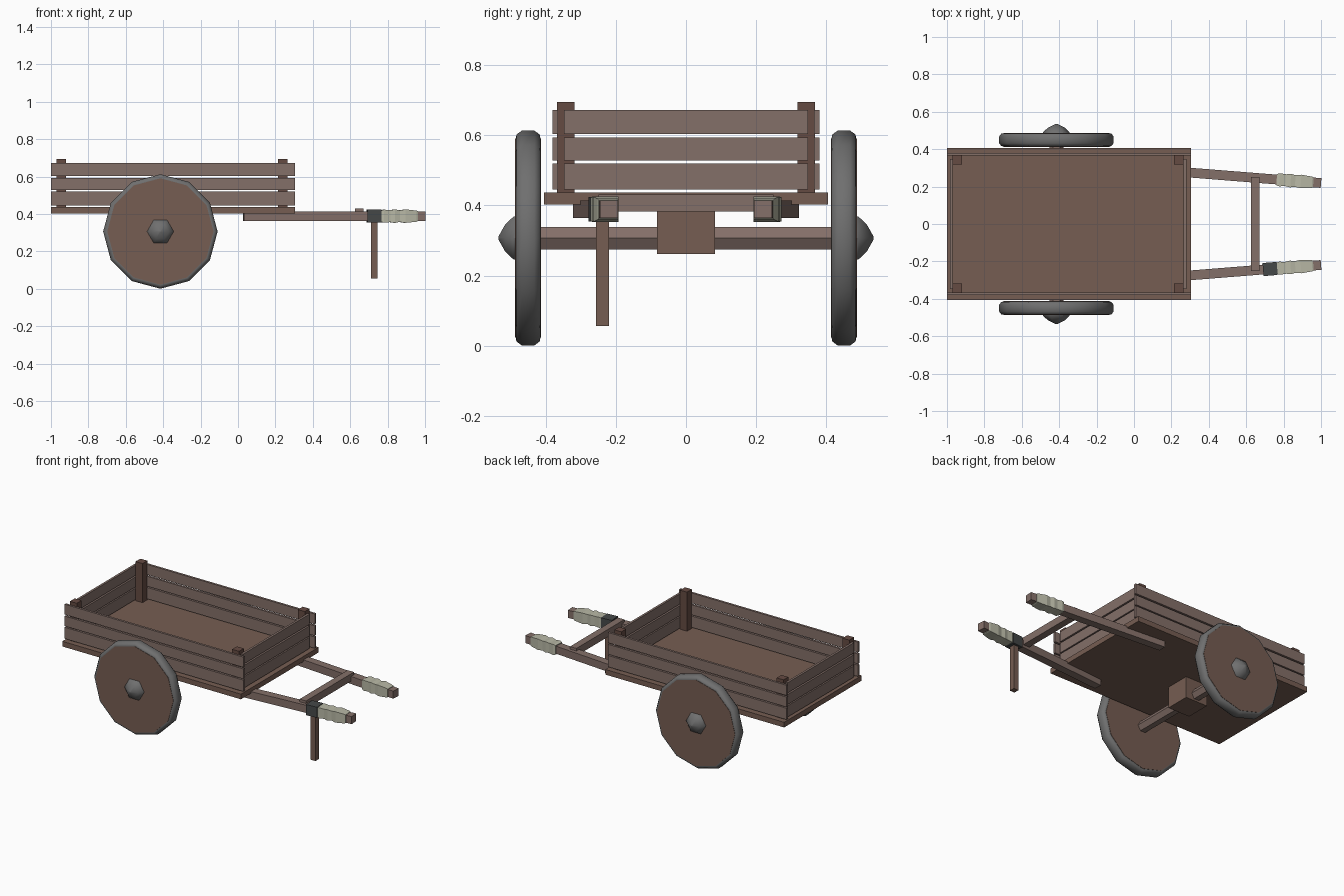
import bpy, bmesh, math
from mathutils import Vector, Matrix

if "Cube" in bpy.data.objects:
    bpy.data.objects.remove(bpy.data.objects["Cube"])


def mat(name, r, g, b):
    m = bpy.data.materials.new(name)
    m.diffuse_color = (r, g, b, 1)
    m.use_nodes = True
    m.node_tree.nodes["Principled BSDF"].inputs["Base Color"].default_value = m.diffuse_color
    return m


PLANK = mat("plank_wood", 0.23, 0.16, 0.14)
WOOD = mat("floor_wood", 0.18, 0.11, 0.085)
POST = mat("post_wood", 0.13, 0.07, 0.055)
TYRE = mat("tyre_grey", 0.16, 0.16, 0.16)
IRON = mat("dark_iron", 0.06, 0.065, 0.065)
CLOTH = mat("grip_wrap", 0.48, 0.48, 0.38)


def make(name, bm, material):
    bmesh.ops.recalc_face_normals(bm, faces=bm.faces)
    me = bpy.data.meshes.new(name)
    bm.to_mesh(me)
    bm.free()
    ob = bpy.data.objects.new(name, me)
    bpy.context.collection.objects.link(ob)
    me.materials.append(material)
    return ob


def box(name, x, y, z, material):
    bm = bmesh.new()
    bmesh.ops.create_cube(bm, size=1)
    for v in bm.verts:
        v.co = [a + (b - a) * (c + 0.5) for (a, b), c in zip((x, y, z), v.co)]
    return make(name, bm, material)


def loft(name, origin, axis, profile, sides, material, turn=0.0, flat=1.0):
    """Rings of (distance, radius) along an axis; the cross-section is a regular polygon."""
    axis = Vector(axis).normalized()
    up = Vector((0, 0, 1))
    side = axis.cross(up).normalized()
    bm = bmesh.new()
    rings = []
    for d, r in profile:
        ring = []
        for i in range(sides):
            a = 2 * math.pi * i / sides + turn
            ring.append(bm.verts.new(Vector(origin) + axis * d
                                     + side * r * math.cos(a) + up * r * flat * math.sin(a)))
        rings.append(ring)
    for r0, r1 in zip(rings, rings[1:]):
        for i in range(sides):
            j = (i + 1) % sides
            bm.faces.new((r0[i], r0[j], r1[j], r1[i]))
    bm.faces.new(rings[0])
    bm.faces.new(rings[-1])
    return make(name, bm, material)


def smooth(ob, angle):
    bpy.ops.object.select_all(action='DESELECT')
    ob.select_set(True)
    bpy.context.view_layer.objects.active = ob
    bpy.ops.object.shade_smooth_by_angle(angle=math.radians(angle))


# Cart floor
box("floor", (-1, 0.305), (-0.405, 0.405), (0.403, 0.437), WOOD)

# Slatted walls, three planks high
for n, z in enumerate([(0.445, 0.52), (0.528, 0.594), (0.604, 0.672)]):
    for s in (-1, 1):
        box(f"side_plank_{n}", (-1, 0.305), sorted((s * 0.365, s * 0.38)), z, PLANK)
    for x in (-0.985, 0.265):
        box(f"end_plank_{n}", (x, x + 0.015), (-0.348, 0.348), z, PLANK)

# Corner posts
for x in (-0.97, 0.215):
    for s in (-1, 1):
        box("corner_post", (x, x + 0.05), sorted((s * 0.318, s * 0.368)), (0.43, 0.695), POST)

# Axle and its mounting block
WX, WZ = -0.415, 0.307
loft("axle", (WX, -0.43, WZ), (0, 1, 0), [(0, 0.037), (0.86, 0.037)], 6, PLANK)
box("axle_block", (WX - 0.08, WX + 0.08), (-0.082, 0.082), (0.262, 0.41), WOOD)

# Twelve-sided wheels: tyre, wooden disc, hexagonal domed hub
for s in (-1, 1):
    tyre = loft("tyre", (WX, s * 0.45, WZ), (0, s, 0),
                [(-0.035, 0.285), (-0.033, 0.295), (-0.018, 0.306), (0.018, 0.306),
                 (0.033, 0.295), (0.035, 0.285)], 12, TYRE)
    smooth(tyre, 50)
    loft("wheel_disc", (WX, s * 0.45, WZ), (0, s, 0), [(-0.037, 0.284), (0.037, 0.284)], 12, WOOD)
    hub = loft("hub", (WX, s * 0.48, WZ), (0, s, 0),
               [(0, 0.073), (0.012, 0.07), (0.035, 0.045), (0.055, 0.004)], 6, TYRE)
    smooth(hub, 50)

# Converging pull shafts with wavy wrapped grips
for s in (-1, 1):
    a, b = Vector((0.03, s * 0.296, 0.389)), Vector((1.0, s * 0.219, 0.389))
    d = b - a
    r2 = math.sqrt(2)
    loft("shaft", a, d, [(0, 0.026 * r2), (d.length, 0.026 * r2)], 4, PLANK, math.pi / 4, 0.96)
    wave = [(0.735, 0.030), (0.75, 0.035), (0.785, 0.032), (0.81, 0.036), (0.835, 0.031),
            (0.865, 0.036), (0.895, 0.033), (0.925, 0.030), (0.932, 0.027)]
    loft("grip", a, d, [(t, r * r2) for t, r in wave], 4, CLOTH, math.pi / 4)
    if s < 0:
        # Iron collar and prop leg on one shaft only
        loft("leg_collar", a, d, [(0.662, 0.035 * r2), (0.738, 0.035 * r2)], 4, IRON, math.pi / 4)
        box("prop_leg", (0.71, 0.745), (-0.256, -0.22), (0.056, 0.38), WOOD)

# Crossbar joining the shafts
box("crossbar", (0.625, 0.672), (-0.25, 0.25), (0.382, 0.431), PLANK)
